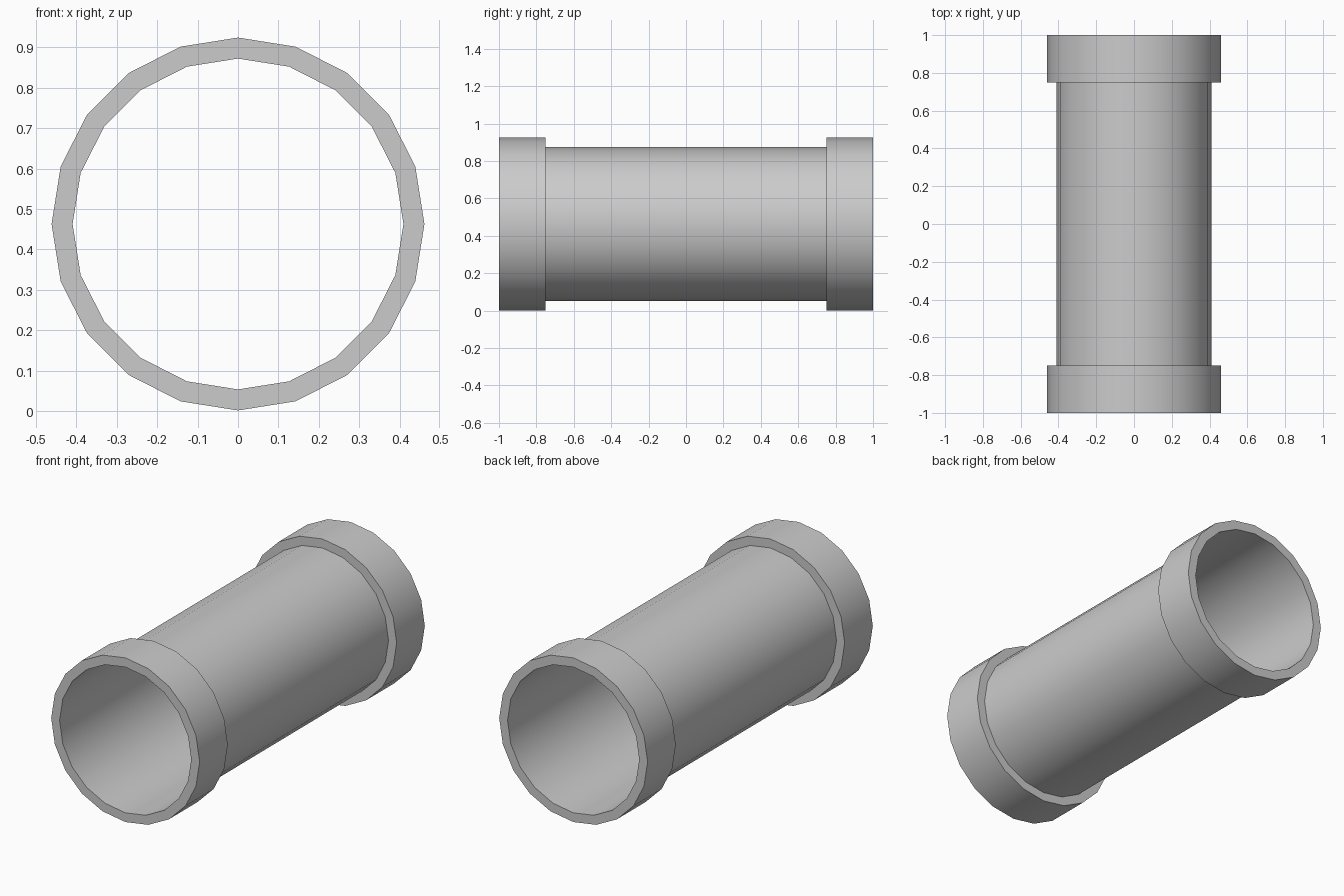
import bpy, bmesh, math

if "Cube" in bpy.data.objects:
    bpy.data.objects.remove(bpy.data.objects["Cube"])

SIDES = 20
CENTRE_Z = 0.463
R_COLLAR, R_TUBE, R_BORE = 0.4615, 0.411, 0.4095


def lathe(name, profile):
    """Revolve a closed (radius, y) profile around the lengthwise axis."""
    bm = bmesh.new()
    rings = []
    for i in range(SIDES):
        a = 2 * math.pi * i / SIDES
        rings.append([bm.verts.new((r * math.sin(a), y, CENTRE_Z + r * math.cos(a)))
                      for r, y in profile])
    n = len(profile)
    for i in range(SIDES):
        a, b = rings[i], rings[(i + 1) % SIDES]
        for j in range(n):
            k = (j + 1) % n
            bm.faces.new((a[j], a[k], b[k], b[j]))
    bmesh.ops.recalc_face_normals(bm, faces=bm.faces)
    mesh = bpy.data.meshes.new(name)
    bm.to_mesh(mesh)
    bm.free()
    ob = bpy.data.objects.new(name, mesh)
    bpy.context.collection.objects.link(ob)
    # Smooth round walls, sharp rims
    bpy.ops.object.select_all(action='DESELECT')
    ob.select_set(True)
    bpy.context.view_layer.objects.active = ob
    bpy.ops.object.shade_smooth_by_angle(angle=math.radians(40))
    return ob


# Thin-walled pipe with a raised collar at each end, as one hollow shell
half = [(R_BORE, 1.0), (R_COLLAR, 1.0), (R_COLLAR, 0.75), (R_TUBE, 0.75)]
lathe("pipe", half + [(r, -y) for r, y in reversed(half)])
